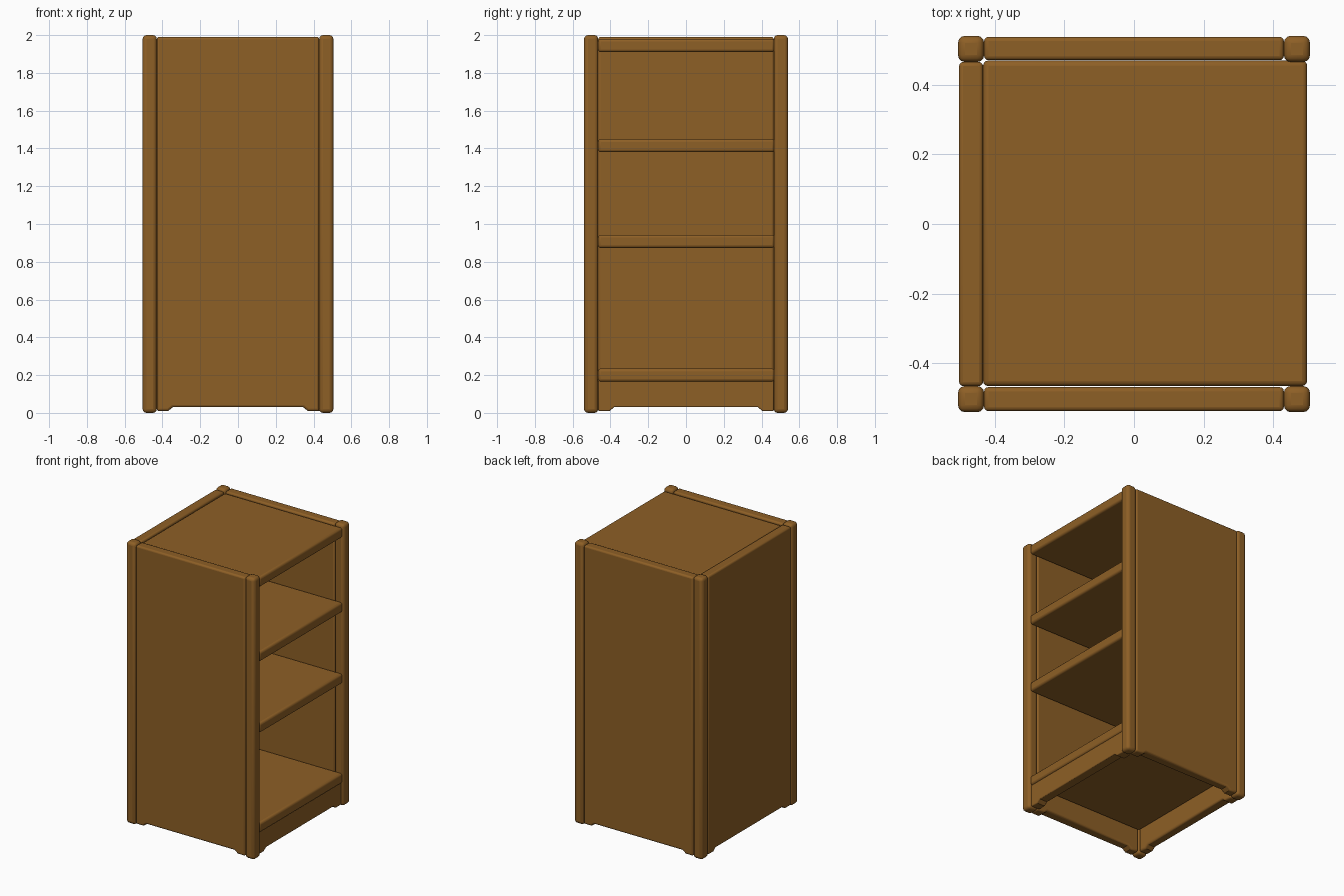
import bpy, bmesh
from mathutils import Vector, Matrix
from math import radians

if "Cube" in bpy.data.objects:
    bpy.data.objects.remove(bpy.data.objects["Cube"])

wood = bpy.data.materials.new("brown wood")
wood.diffuse_color = (0.27, 0.115, 0.019, 1)
wood.use_nodes = True
wood.node_tree.nodes["Principled BSDF"].inputs["Base Color"].default_value = wood.diffuse_color


def finish(bm, name, bevel, segments=3):
    bmesh.ops.recalc_face_normals(bm, faces=bm.faces)
    me = bpy.data.meshes.new(name)
    bm.to_mesh(me)
    bm.free()
    me.materials.append(wood)
    ob = bpy.data.objects.new(name, me)
    bpy.context.collection.objects.link(ob)
    mod = ob.modifiers.new("rounded edges", 'BEVEL')
    mod.width = bevel
    mod.segments = segments
    mod.limit_method = 'ANGLE'
    mod.angle_limit = radians(50)
    bpy.ops.object.select_all(action='DESELECT')
    ob.select_set(True)
    bpy.context.view_layer.objects.active = ob
    bpy.ops.object.shade_smooth_by_angle(angle=radians(35))
    return ob


def box(name, lo, hi, bevel):
    lo, hi = Vector(lo), Vector(hi)
    bm = bmesh.new()
    bmesh.ops.create_cube(bm, size=1, matrix=Matrix.Translation((lo + hi) / 2)
                          @ Matrix.Diagonal((*(hi - lo), 1)))
    return finish(bm, name, bevel)


def footed_panel(name, along_x, half, near, far, top, bevel):
    """Upright board whose bottom edge is cut up between two small feet."""
    prof = [(-half, 0.01), (-half + 0.06, 0.01), (-half + 0.085, 0.03),
            (half - 0.085, 0.03), (half - 0.06, 0.01), (half, 0.01),
            (half, top), (-half, top)]
    bm = bmesh.new()
    vs = [bm.verts.new((u, near, z) if along_x else (near, u, z)) for u, z in prof]
    face = bm.faces.new(vs)
    ext = bmesh.ops.extrude_face_region(bm, geom=[face])
    move = (0, far - near, 0) if along_x else (far - near, 0, 0)
    bmesh.ops.translate(bm, vec=move,
                        verts=[v for v in ext["geom"] if isinstance(v, bmesh.types.BMVert)])
    return finish(bm, name, bevel)


# Four corner posts
for sx, x in (("back", -0.4675), ("front", 0.4675)):
    for sy, y in (("left", -0.5025), ("right", 0.5025)):
        box(f"{sx}_{sy}_post", (x - 0.0375, y - 0.0375, 0),
            (x + 0.0375, y + 0.0375, 2), 0.02)

# Side walls, closed back wall and the plinth below the open side
footed_panel("left_side_panel", True, 0.43, -0.537, -0.468, 1.99, 0.012)
footed_panel("right_side_panel", True, 0.43, 0.537, 0.47, 1.99, 0.012)
footed_panel("back_panel", False, 0.465, -0.502, -0.433, 1.99, 0.012)
footed_panel("plinth_board", False, 0.465, 0.42, 0.488, 0.17, 0.006)

# Top board and shelves
for name, z in (("bottom_shelf", 0.165), ("lower_shelf", 0.873),
                ("upper_shelf", 1.38), ("top_board", 1.91)):
    box(name, (-0.433, -0.465, z), (0.497, 0.469, z + 0.07), 0.015)
